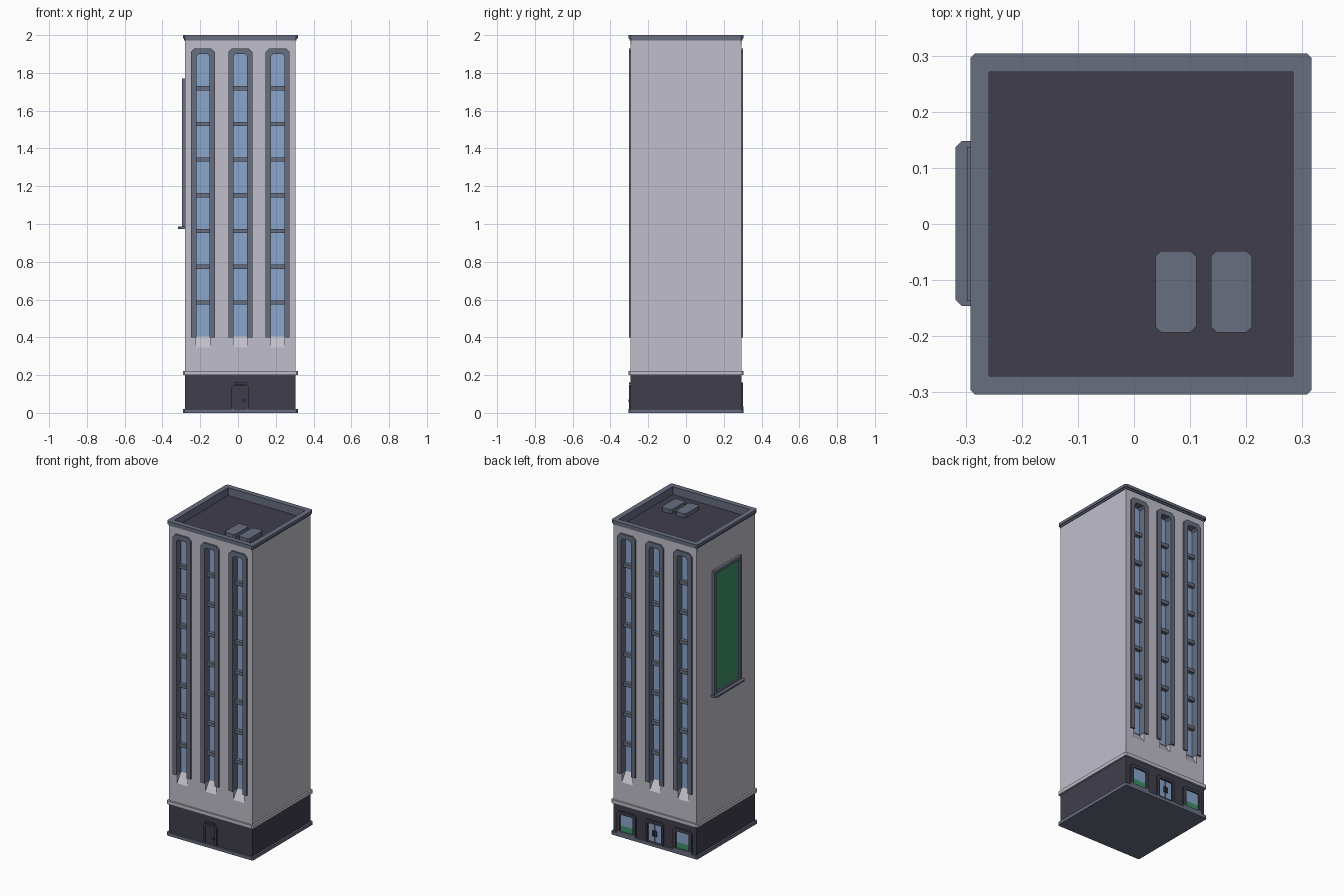
import bpy, bmesh
from mathutils import Vector

if "Cube" in bpy.data.objects:
    bpy.data.objects.remove(bpy.data.objects["Cube"])

CX = 0.0125                    # tower axis (the sign on the left shifts the bounds)
W = 0.293                      # half width of the walls
BAYS = (-0.198, 0.0, 0.197)    # bay centres relative to the tower axis


def material(name, rgb):
    m = bpy.data.materials.new(name)
    m.diffuse_color = (*rgb, 1)
    m.use_nodes = True
    m.node_tree.nodes["Principled BSDF"].inputs["Base Color"].default_value = m.diffuse_color
    return m


WALL = material("pale_wall", (0.527, 0.515, 0.59))
DARK = material("dark_stone", (0.051, 0.049, 0.071))
TRIM = material("slate_trim", (0.138, 0.156, 0.216))
GLASS = material("blue_glass", (0.254, 0.381, 0.604))
GREEN = material("green_panel", (0.045, 0.29, 0.14))


def finish(name, bm, mat):
    bmesh.ops.recalc_face_normals(bm, faces=bm.faces[:])
    me = bpy.data.meshes.new(name)
    bm.to_mesh(me)
    bm.free()
    me.materials.append(mat)
    ob = bpy.data.objects.new(name, me)
    bpy.context.collection.objects.link(ob)
    return ob


def add_prism(bm, pts, vec):
    a = [bm.verts.new(p) for p in pts]
    b = [bm.verts.new(Vector(p) + Vector(vec)) for p in pts]
    bm.faces.new(a)
    bm.faces.new(b[::-1])
    for i in range(len(a)):
        j = (i + 1) % len(a)
        bm.faces.new((a[i], b[i], b[j], a[j]))


def prism(name, pts, vec, mat):
    bm = bmesh.new()
    add_prism(bm, pts, vec)
    return finish(name, bm, mat)


def chamfered(x0, x1, y0, y1, c):
    return [(x0 + c, y0), (x1 - c, y0), (x1, y0 + c), (x1, y1 - c),
            (x1 - c, y1), (x0 + c, y1), (x0, y1 - c), (x0, y0 + c)]


def slab(name, x0, x1, y0, y1, z0, z1, mat, c=0.0):
    p = chamfered(x0, x1, y0, y1, c) if c else [(x0, y0), (x1, y0), (x1, y1), (x0, y1)]
    return prism(name, [(x, y, z0) for x, y in p], (0, 0, z1 - z0), mat)


def square_slab(name, h, z0, z1, mat, c=0.0):
    return slab(name, CX - h, CX + h, -h, h, z0, z1, mat, c)


def ring(name, outer, inner, z0, z1, mat, c):
    bm = bmesh.new()
    loops = []
    for h, z, k in ((outer, z0, c), (outer, z1, c), (inner, z1, 0.001), (inner, z0, 0.001)):
        loops.append([bm.verts.new((CX + x, y, z)) for x, y in chamfered(-h, h, -h, h, k)])
    for k in range(4):
        a, b = loops[k], loops[(k + 1) % 4]
        for i in range(8):
            j = (i + 1) % 8
            bm.faces.new((a[i], a[j], b[j], b[i]))
    return finish(name, bm, mat)


def arch(name, cx, s, half, inner, z0, z1, top, y0, y1, mat, c=0.02, ci=0.012):
    """Upside-down U frame with clipped corners on the front (s=-1) or back (s=1)."""
    zi = z1 - top
    p = [(-half, z0), (-half, z1 - c), (-half + c, z1), (half - c, z1), (half, z1 - c), (half, z0),
         (inner, z0), (inner, zi - ci), (inner - ci, zi), (ci - inner, zi), (-inner, zi - ci), (-inner, z0)]
    return prism(name, [(cx + x, s * y0, z) for x, z in p], (0, s * (y1 - y0), 0), mat)


def plate(name, cx, s, half, z0, z1, y0, y1, mat, c=0.0):
    a, b = sorted((s * y0, s * y1))
    return slab(name, cx - half, cx + half, a, b, z0, z1, mat, c)


# tower body with window shafts cut in front and back, each with a sloping sill
body = square_slab("tower_body", W, 0.21, 1.95, WALL)
bm = bmesh.new()
for s in (-1, 1):
    for b in BAYS:
        prof = [(0.253, 0.405), (0.253, 1.903), (0.35, 1.903), (0.35, 0.2595)]
        add_prism(bm, [(CX + b - 0.037, s * y, z) for y, z in prof], (0.074, 0, 0))
cutter = finish("shaft_cutter", bm, WALL)
cutter.hide_render = True
mod = body.modifiers.new("shafts", 'BOOLEAN')
mod.operation, mod.solver, mod.object = 'DIFFERENCE', 'EXACT', cutter
bpy.context.view_layer.update()
cut = bpy.data.meshes.new_from_object(body.evaluated_get(bpy.context.evaluated_depsgraph_get()))
body.modifiers.clear()
body.data = cut
bpy.data.objects.remove(cutter)
body.data.materials.clear()
body.data.materials.append(WALL)
body.data.materials.append(DARK)
for p in body.data.polygons:          # the roof deck is dark
    p.material_index = 1 if p.normal.z > 0.9 and p.center.z > 1.94 else 0

# ground floor, plinth and ledge
square_slab("ground_floor", W, 0.01, 0.205, DARK)
square_slab("plinth", 0.304, 0.0, 0.02, TRIM, 0.008)
square_slab("ledge", 0.304, 0.2, 0.222, WALL, 0.008)

# parapet and cornice
ring("parapet_wall", W, 0.28, 1.95, 1.972, WALL, 0.001)
ring("parapet_lining", 0.281, 0.271, 1.95, 1.985, TRIM, 0.001)
ring("cornice_lower", 0.298, 0.272, 1.972, 1.983, TRIM, 0.006)
ring("cornice", 0.304, 0.271, 1.982, 2.0, TRIM, 0.01)

# roof units
for i, x in enumerate((0.038, 0.137)):
    slab(f"roof_unit_{i}", x, x + 0.073, -0.193, -0.048, 1.949, 1.975, TRIM, 0.01)

# tall windows
for s, side in ((-1, "front"), (1, "back")):
    for i, b in enumerate(BAYS):
        x = CX + b
        arch(f"{side}_window_frame_{i}", x, s, 0.064, 0.0355, 0.4, 1.93, 0.03, 0.253, 0.303, TRIM)
        plate(f"{side}_window_glass_{i}", x, s, 0.0365, 0.405, 1.902, 0.25, 0.256, GLASS)
        for k in range(7):
            z = 0.585 + 0.189 * k
            plate(f"{side}_window_bar_{i}_{k}", x, s, 0.037, z - 0.011, z + 0.011, 0.253, 0.279, TRIM)

# plain service door at the front
arch("service_door_frame", CX, -1, 0.047, 0.034, 0.01, 0.148, 0.014, 0.29, 0.302, DARK, 0.012, 0.008)
plate("service_door", CX, -1, 0.035, 0.01, 0.136, 0.29, 0.2955, DARK)
plate("service_door_canopy", CX, -1, 0.032, 0.15, 0.16, 0.29, 0.302, DARK)
plate("service_door_handle", CX + 0.021, -1, 0.006, 0.058, 0.07, 0.29, 0.304, DARK)

# shop windows at the back
for i in (0, 2):
    x = CX + BAYS[i]
    arch(f"shop_frame_{i}", x, 1, 0.067, 0.046, 0.01, 0.162, 0.02, 0.29, 0.303, DARK, 0.014, 0.006)
    plate(f"shop_glass_{i}", x, 1, 0.047, 0.07, 0.144, 0.29, 0.2955, GLASS)
    plate(f"shop_green_{i}", x, 1, 0.047, 0.034, 0.07, 0.29, 0.2955, GREEN)
    plate(f"shop_sill_{i}", x, 1, 0.067, 0.018, 0.034, 0.29, 0.304, TRIM)

# glazed double door at the back
arch("entrance_frame", CX, 1, 0.064, 0.048, 0.01, 0.162, 0.018, 0.29, 0.303, DARK, 0.014, 0.006)
for s in (-1, 1):
    plate("entrance_glass", CX + s * 0.024, 1, 0.018, 0.03, 0.138, 0.29, 0.2955, GLASS)
    plate("entrance_handle", CX + s * 0.009, 1, 0.006, 0.065, 0.1, 0.29, 0.302, DARK)

# sign board on the left wall
xw = CX - W
slab("sign_panel", xw - 0.006, xw + 0.005, -0.125, 0.125, 0.995, 1.76, GREEN)
for y in (-0.127, 0.127):
    slab("sign_side", xw - 0.017, xw + 0.005, y - 0.01, y + 0.01, 0.985, 1.77, TRIM)
slab("sign_top", xw - 0.017, xw + 0.005, -0.137, 0.137, 1.75, 1.77, TRIM)
slab("sign_bottom", xw - 0.017, xw + 0.005, -0.137, 0.137, 0.98, 1.0, TRIM)
prism("sign_shelf", [(xw, -0.146, 0.974), (xw, 0.148, 0.974), (-0.307, 0.148, 0.974), (-0.318, 0.137, 0.974),
                     (-0.318, -0.135, 0.974), (-0.307, -0.146, 0.974)], (0, 0, 0.012), TRIM)
